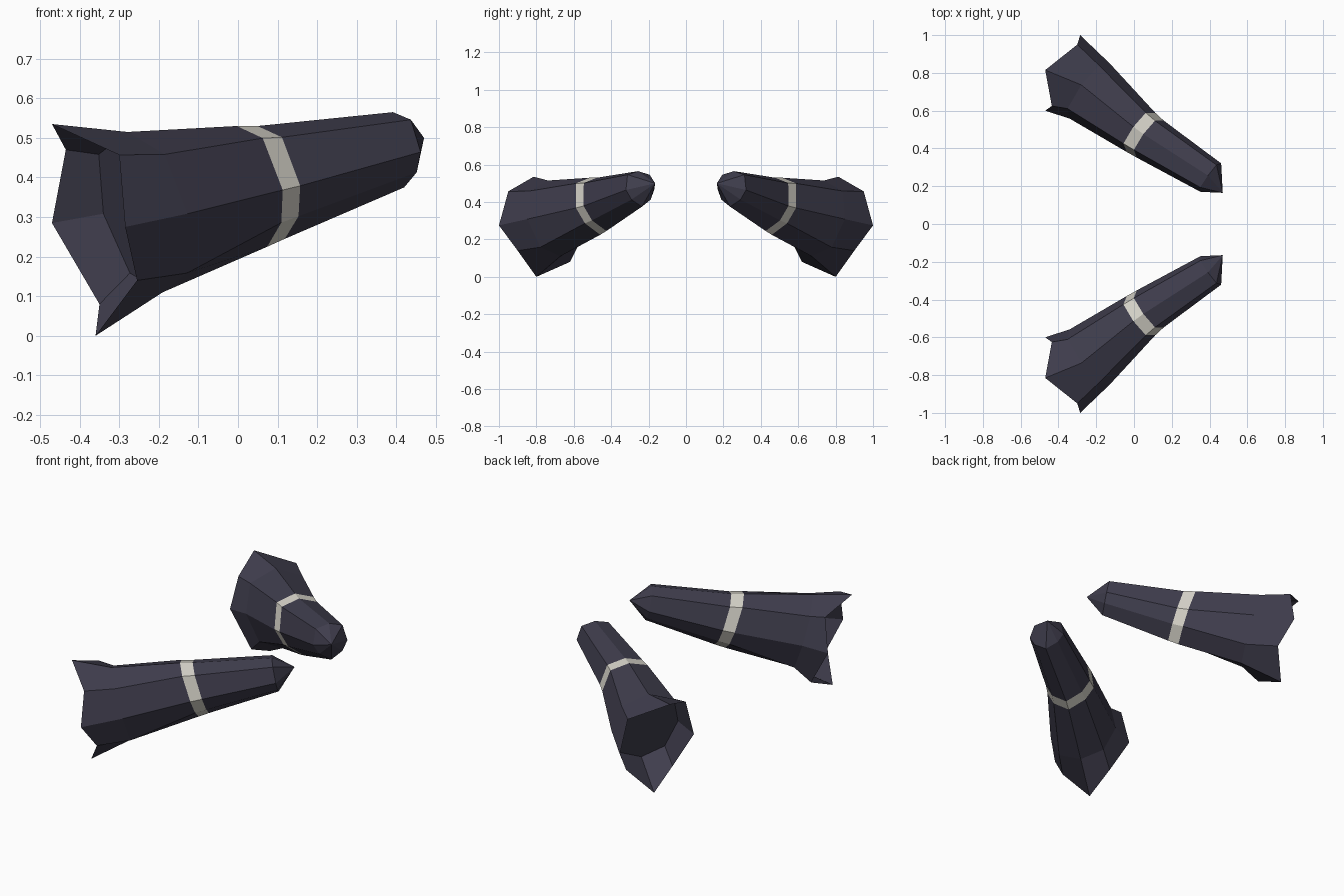
import bpy, bmesh
from mathutils import Vector

if "Cube" in bpy.data.objects:
    bpy.data.objects.remove(bpy.data.objects["Cube"])

AX = Vector((0.81, 0.59))        # sleeve direction seen from above
OUT = Vector((0.59, -0.81))      # outward across the sleeve


def material(name, rgb):
    m = bpy.data.materials.new(name)
    m.diffuse_color = (*rgb, 1)
    m.use_nodes = True
    m.node_tree.nodes["Principled BSDF"].inputs["Base Color"].default_value = m.diffuse_color
    return m


FABRIC = material("dark fabric", (0.050, 0.047, 0.074))
TRIM = material("pale trim", (0.68, 0.66, 0.59))


def ring(s_top, s_bot, centre, half, z_bot, z_top, up=.9, mid=.47, low=.2):
    """Tilted eight-sided section: top -> outside -> bottom -> inside."""
    section = [(0, 1), (.77, up), (1, mid), (.68, low),
               (0, 0), (-.68, low), (-1, mid), (-.8, up)]
    pts = []
    for w, h in section:
        p = AX * (s_bot + (s_top - s_bot) * h) + OUT * (centre + half * w)
        pts.append((p.x, p.y, z_bot + (z_top - z_bot) * h))
    return pts


# Flared, ragged opening with points at top, bottom and inside
rim = [(-.47, -.815, .535), (-.30, -.95, .457), (-.285, -1.0, .275), (-.255, -.90, .14),
       (-.36, -.80, 0), (-.35, -.62, .08), (-.47, -.60, .285), (-.435, -.625, .47)]
forearm = ring(-.658, -.548, .43, .18, .11, .515, .86, .49, .12)
band_a = ring(-.305, -.21, .413, .128, .225, .53)
band_b = ring(-.24, -.155, .413, .121, .245, .53)
wrist = ring(.165, .20, .437, .093, .375, .565)


def loft(name, rings, mat, cap_start=False, tip=None):
    """Skin the rings, close the ends, and mirror to the other side."""
    bm = bmesh.new()
    loops = [[bm.verts.new(p) for p in r] for r in rings]
    for a, b in zip(loops, loops[1:]):
        for i in range(8):
            j = (i + 1) % 8
            bm.faces.new((a[i], a[j], b[j], b[i]))
    if cap_start:
        bm.faces.new(loops[0])
    if tip:
        v = bm.verts.new(tip)
        for i in range(8):
            bm.faces.new((loops[-1][i], loops[-1][(i + 1) % 8], v))
    bmesh.ops.recalc_face_normals(bm, faces=bm.faces)
    me = bpy.data.meshes.new(name)
    bm.to_mesh(me)
    bm.free()
    me.materials.append(mat)
    ob = bpy.data.objects.new(name, me)
    bpy.context.collection.objects.link(ob)
    mod = ob.modifiers.new("other side", 'MIRROR')
    mod.use_axis = (False, True, False)
    mod.use_mirror_merge = False


# Flared opening, capped upper sleeve inside it, stripe, and narrow wrist end
loft("sleeve_flare", [rim, forearm], FABRIC)
loft("sleeve_upper", [forearm, band_a], FABRIC, cap_start=True)
loft("sleeve_band", [band_a, band_b], TRIM)
loft("sleeve_wrist", [band_b, wrist], FABRIC, tip=(.47, -.165, .50))
